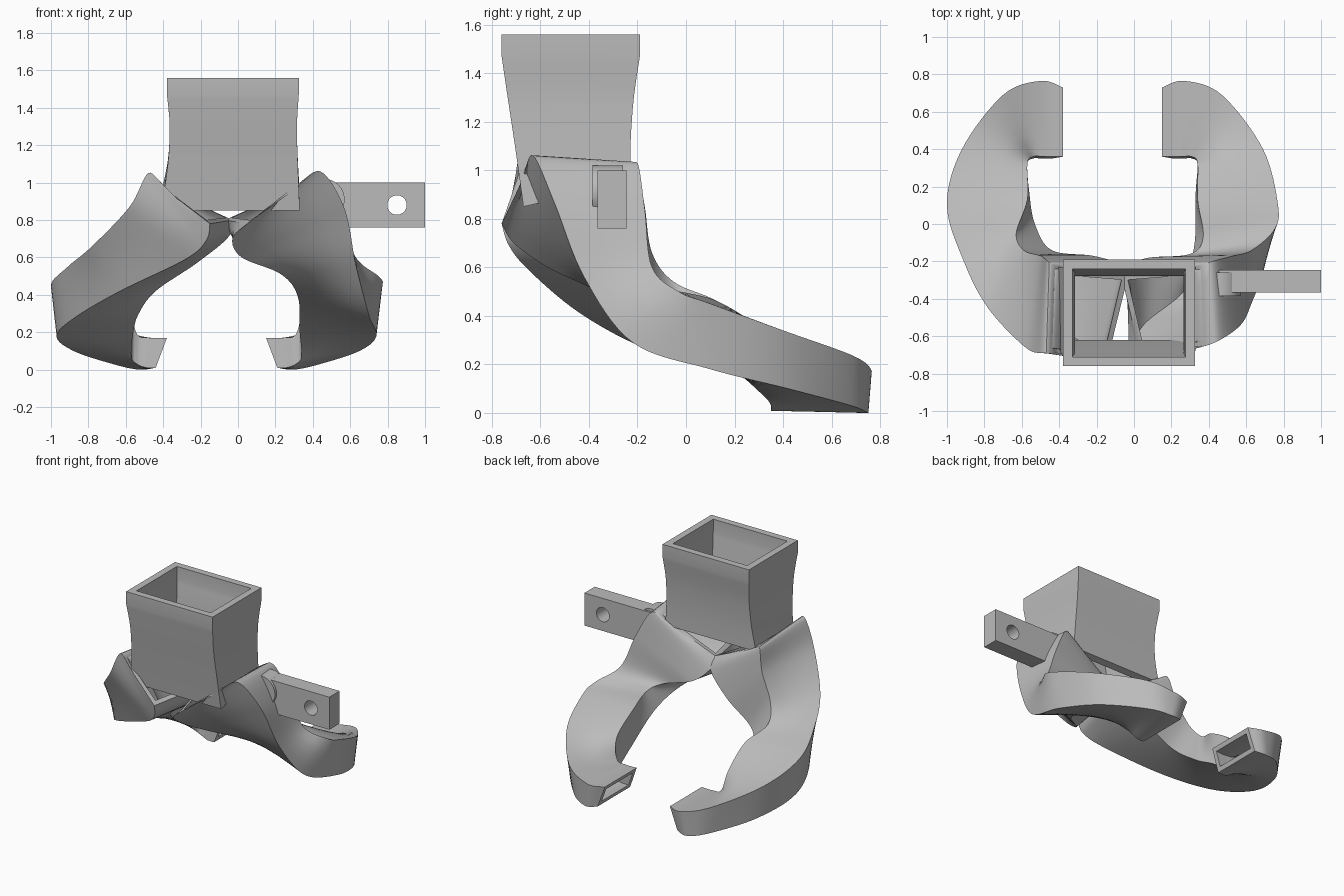
import bpy
import bmesh
from mathutils import Vector

cube = bpy.data.objects.get("Cube")
if cube:
    bpy.data.objects.remove(cube, do_unlink=True)

grey = bpy.data.materials.new("plain grey")
grey.use_nodes = True
GREY = (0.5, 0.5, 0.5, 1)
grey.diffuse_color = GREY
grey.node_tree.nodes["Principled BSDF"].inputs["Base Color"].default_value = GREY


def spline(a, b, c, d, t):
    """Smooth point between b and c."""
    return 0.5 * (2 * b + (c - a) * t + (2 * a - 5 * b + 4 * c - d) * t * t
                  + (3 * b - a - 3 * c + d) * t ** 3)


def smooth_rings(rings, steps):
    """Interpolate the four corner rails through all the stations."""
    last = len(rings) - 1
    result = []
    for i in range(last):
        before, after = rings[max(i - 1, 0)], rings[min(i + 2, last)]
        for s in range(steps):
            result.append([spline(a, b, c, d, s / steps) for a, b, c, d
                           in zip(before, rings[i], rings[i + 1], after)])
    return result + [rings[last]]


def activate(obj):
    bpy.ops.object.select_all(action='DESELECT')
    obj.select_set(True)
    bpy.context.view_layer.objects.active = obj


def finish(obj, angle=0.6):
    obj.data.materials.clear()
    obj.data.materials.append(grey)
    activate(obj)
    bpy.ops.object.shade_smooth_by_angle(angle=angle)


def inset_ring(ring, wall):
    """Move each corner inward along its two neighbouring edges."""
    n = len(ring)
    return [c + wall * ((ring[(k + 1) % n] - c).normalized()
                        + (ring[k - 1] - c).normalized())
            for k, c in enumerate(ring)]


def duct(name, rings, wall, across):
    """Open four-sided tube: outer skin, inner skin and two flat rims."""
    bm = bmesh.new()

    def add_loop(ring):
        return [bm.verts.new(c.lerp(ring[(k + 1) % len(ring)], j / across))
                for k, c in enumerate(ring) for j in range(across)]

    outer = [add_loop(ring) for ring in rings]
    inner = [add_loop(inset_ring(ring, wall)) for ring in rings]
    loops = outer + inner[::-1] + outer[:1]
    for low, high in zip(loops, loops[1:]):
        n = len(low)
        for k in range(n):
            bm.faces.new((low[k], low[(k + 1) % n], high[(k + 1) % n], high[k]))
    bmesh.ops.recalc_face_normals(bm, faces=bm.faces)
    mesh = bpy.data.meshes.new(name)
    bm.to_mesh(mesh)
    bm.free()
    obj = bpy.data.objects.new(name, mesh)
    bpy.context.collection.objects.link(obj)
    finish(obj)


def vectors(stations):
    return [[Vector(p) for p in ring] for ring in stations]


# Corner rails of the arms: outer top, inner top, inner bottom, outer bottom
right_inlet = vectors([
    [(-.41, -.69, .98), (-.4, -.24, .97), (-.03, -.27, .8), (-.15, -.76, .78)],
    [(-.48, -.69, 1.05), (-.46, -.2, 1), (-.05, -.22, .71), (-.17, -.73, .69)],
    [(-.58, -.66, .87), (-.5, -.17, .85), (-.22, -.17, .57), (-.28, -.65, .59)],
    [(-.78, -.45, .66), (-.59, -.14, .66), (-.44, -.14, .42), (-.63, -.45, .42)],
    [(-.91, -.2, .55), (-.63, -.05, .54), (-.53, 0, .3), (-.87, -.2, .28)],
])
left_inlet = vectors([
    [(.31, -.24, .97), (-.07, -.27, .8), (.05, -.76, .78), (.31, -.67, .97)],
    [(.42, -.2, 1.03), (-.03, -.22, .71), (-.03, -.71, .7), (.44, -.63, 1.06)],
    [(.53, -.17, .84), (.08, -.18, .62), (.02, -.57, .6), (.57, -.54, .86)],
    [(.63, -.14, .6), (.3, -.16, .55), (.23, -.38, .51), (.63, -.42, .56)],
    [(.75, -.03, .5), (.37, -.07, .51), (.32, -.13, .39), (.7, -.22, .29)],
])
right_outlet = vectors([
    [(-1, .1, .45), (-.57, .13, .46), (-.56, .17, .2), (-.97, .1, .18)],
    [(-.92, .4, .34), (-.57, .32, .33), (-.57, .32, .07), (-.88, .42, .1)],
    [(-.7, .69, .235), (-.54, .36, .19), (-.54, .35, .03), (-.67, .68, .03)],
    [(-.5, .765, .175), (-.47, .36, .17), (-.49, .35, .01), (-.53, .75, 0)],
    [(-.38, .73, .17), (-.38, .36, .17), (-.44, .35, .01), (-.44, .73, .01)],
])
# The outlets mirror each other about a plane slightly off centre
MIRROR = -0.115
left_outlet = [[Vector((2 * MIRROR - p.x, p.y, p.z)) for p in ring]
               for ring in right_outlet]

duct("right_arm_duct", smooth_rings(right_inlet + right_outlet, 8), 0.032, 5)
duct("left_arm_duct", smooth_rings(left_inlet + left_outlet, 8), 0.032, 5)


# Square intake funnel: x range, y range, front height, back height
def funnel_ring(x0, x1, y0, y1, front, back):
    return [Vector((x0, y0, front)), Vector((x1, y0, front)),
            Vector((x1, y1, back)), Vector((x0, y1, back))]


funnel = [
    funnel_ring(-.38, .325, -.76, -.19, 1.56, 1.56),
    funnel_ring(-.38, .325, -.76, -.19, 1.47, 1.47),
    funnel_ring(-.365, .315, -.735, -.215, 1.3, 1.3),
    funnel_ring(-.375, .32, -.705, -.228, 1.1, 1.12),
    funnel_ring(-.41, .33, -.67, -.23, .85, .95),
]
duct("intake_funnel", funnel[:1] + smooth_rings(funnel[1:], 4), 0.05, 2)


# Mounting bar with a bolt hole and a round boss
def cylinder(name, x, y, z, radius, depth):
    bpy.ops.mesh.primitive_cylinder_add(vertices=48, radius=radius, depth=depth,
                                        location=(x, y, z),
                                        rotation=(1.5708, 0, 0))
    obj = bpy.context.object
    obj.name = name
    return obj


bpy.ops.mesh.primitive_cube_add(size=1, location=(.72, -.305, .88))
bar = bpy.context.object
bar.name = "mounting_bar"
bar.scale = (.56, .12, .24)
bpy.ops.object.transform_apply(location=False, rotation=False, scale=True)
cutter = cylinder("bolt_hole_cutter", .85, -.3, .88, .052, .5)
cutter.hide_render = True
hole = bar.modifiers.new("bolt hole", 'BOOLEAN')
hole.object = cutter
hole.solver = 'EXACT'
activate(bar)
bpy.ops.object.modifier_apply(modifier=hole.name)
bpy.data.objects.remove(cutter, do_unlink=True)
finish(bar)

boss = cylinder("mounting_boss", .46, -.322, .91, .11, .125)
finish(boss)
